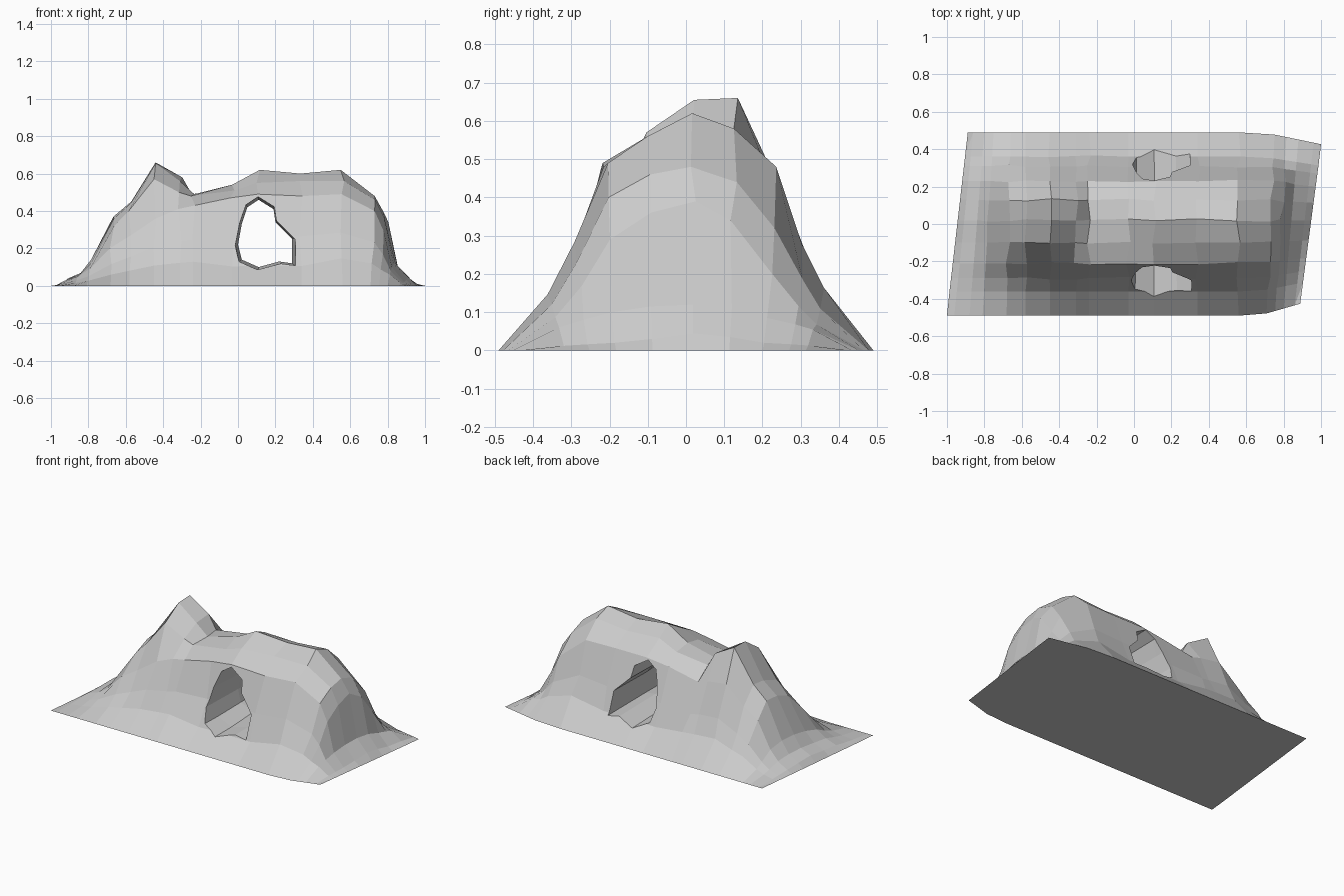
import bpy, bmesh, random

if "Cube" in bpy.data.objects:
    bpy.data.objects.remove(bpy.data.objects["Cube"])

random.seed(4)

# Ridge stations: x, then height at front shoulder, front slope, ridge, back slope, back shoulder
STATIONS = [
    (-0.91, .025, .03, .04, .03, .02),
    (-0.84, .05, .06, .07, .07, .06),
    (-0.78, .09, .12, .14, .14, .12),
    (-0.67, .20, .32, .36, .37, .28),
    (-0.58, .27, .40, .44, .45, .35),
    (-0.45, .36, .57, .655, .66, .46),
    (-0.31, .41, .50, .56, .58, .44),
    (-0.24, .43, .48, .49, .49, .42),
    (-0.03, .47, .51, .54, .52, .46),
    (0.11, .49, .55, .62, .57, .48),
    (0.34, .48, .56, .60, .56, .48),
    (0.56, .49, .56, .62, .58, .48),
    (0.73, .40, .46, .48, .44, .32),
    (0.785, .29, .36, .39, .34, .20),
    (0.84, .10, .115, .12, .11, .085),
    (0.91, .02, .03, .045, .035, .02),
]
ROWS_Y = [-.49, -.36, -.29, -.21, -.10, .02, .13, .23, .31, .36, .49]


def place(x, y):
    """Slant both end edges and narrow the right end."""
    t = max(0, (abs(x) - 0.6) / 0.345)
    shifted = x + 0.115 * y * t
    if x > 0.68:
        y *= 1 - 0.13 * (x - 0.68) / 0.265
    return max(-1, min(1, shifted)), y


def make_object(name, bm):
    bmesh.ops.recalc_face_normals(bm, faces=bm.faces)
    mesh = bpy.data.meshes.new(name)
    bm.to_mesh(mesh)
    bm.free()
    obj = bpy.data.objects.new(name, mesh)
    bpy.context.collection.objects.link(obj)
    return obj


def loft(bm, rings, closed):
    n = len(rings[0])
    for a, b in zip(rings, rings[1:]):
        for j in range(n if closed else n - 1):
            k = (j + 1) % n
            bm.faces.new((a[j], a[k], b[k], b[j]))


# Rock body: lofted ridge with flat underside
bm = bmesh.new()
rings = []
sections = [(-0.945,) + (0,) * 5] + STATIONS + [(0.945,) + (0,) * 5]
for x, *h in sections:
    # lower slope: dished by the tunnel, fuller elsewhere, steep at the right end
    low, mid = (.22, .55) if -.1 < x < .4 else (.6, .8) if x > .8 else (.3, .58)
    zs = [0, low * h[0], mid * h[0], *h, mid * h[4], (low + .04) * h[4], 0]
    ring = []
    for y, z in zip(ROWS_Y, zs):
        px, py = place(x, y)
        if z > 0.13:
            px += random.uniform(-.012, .012)
            py += random.uniform(-.008, .008)
        ring.append(bm.verts.new((px, py, z)))
    rings.append(ring)
loft(bm, rings, False)
rim = (rings[0] + [r[-1] for r in rings[1:-1]] + rings[-1][::-1]
       + [r[0] for r in rings[-2:0:-1]])
bm.faces.new(rim)
rock = make_object("rock_arch", bm)

# Tunnel cutter: ragged opening, slightly wider at the mouths
OPENING = [(.11, .46), (.05, .42), (.02, .33), (0, .22), (.02, .14), (.11, .10),
           (.22, .13), (.29, .12), (.29, .25), (.20, .34), (.19, .41)]
bm = bmesh.new()
rings = []
for y, s in ((-.6, 1.2), (-.22, 1.08), (0, 1), (.22, 1.04), (.6, 1.1)):
    rings.append([bm.verts.new((.14 + (x - .14) * s, y, .26 + (z - .26) * min(s, 1.1)))
                  for x, z in OPENING])
loft(bm, rings, True)
bm.faces.new(rings[0])
bm.faces.new(rings[-1])
cutter = make_object("tunnel_cutter", bm)
cutter.hide_render = True

# Carve the tunnel, then remove the helper
mod = rock.modifiers.new("tunnel", 'BOOLEAN')
mod.operation = 'DIFFERENCE'
mod.solver = 'EXACT'
mod.object = cutter
bpy.context.view_layer.objects.active = rock
rock.select_set(True)
bpy.ops.object.modifier_apply(modifier=mod.name)
bpy.data.objects.remove(cutter)
